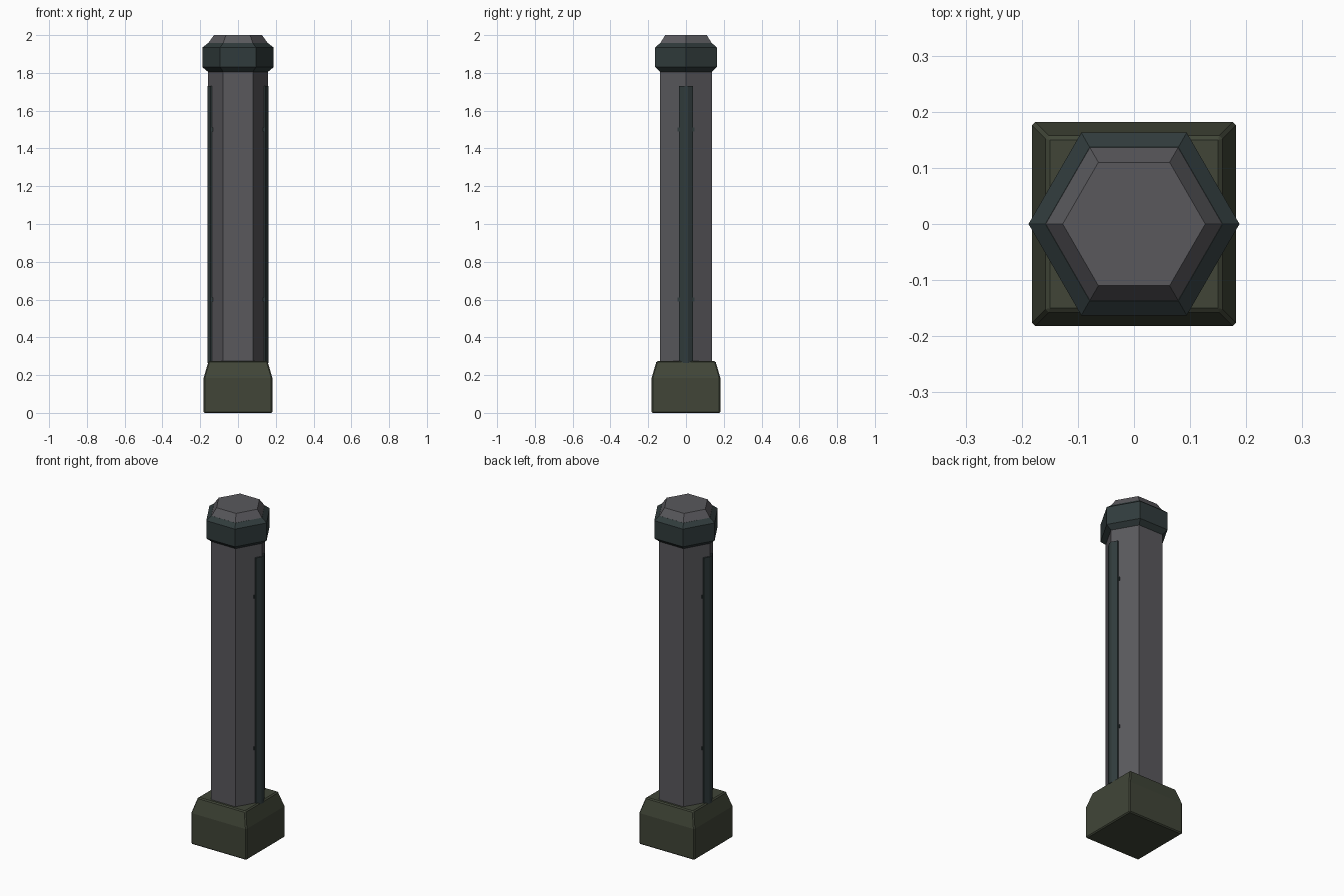
import bpy, bmesh
from math import cos, sin, pi

cube = bpy.data.objects.get("Cube")
if cube:
    bpy.data.objects.remove(cube, do_unlink=True)


def material(name, rgb):
    m = bpy.data.materials.new(name)
    m.use_nodes = True
    m.diffuse_color = (*rgb, 1)
    m.node_tree.nodes["Principled BSDF"].inputs["Base Color"].default_value = (*rgb, 1)
    return m


stone = material("warm grey", (0.1, 0.098, 0.108))
metal = material("dark teal", (0.03, 0.044, 0.045))
moss = material("dark olive", (0.052, 0.06, 0.039))


def loft(name, rings, mat):
    """Join rings of points by quads and cap both ends."""
    bm = bmesh.new()
    loops = [[bm.verts.new(p) for p in ring] for ring in rings]
    n = len(loops[0])
    for a, b in zip(loops, loops[1:]):
        for i in range(n):
            j = (i + 1) % n
            bm.faces.new((a[i], a[j], b[j], b[i]))
    bm.faces.new(loops[0][::-1])
    bm.faces.new(loops[-1])
    bmesh.ops.recalc_face_normals(bm, faces=bm.faces)
    mesh = bpy.data.meshes.new(name)
    bm.to_mesh(mesh)
    bm.free()
    mesh.materials.append(mat)
    obj = bpy.data.objects.new(name, mesh)
    bpy.context.collection.objects.link(obj)
    return obj


def bevel(obj, width):
    mod = obj.modifiers.new("edge_bevel", "BEVEL")
    mod.width = width
    mod.segments = 1
    mod.limit_method = "ANGLE"
    mod.angle_limit = 0.6


def hexagon(r, z):
    return [(r * cos(i * pi / 3), r * sin(i * pi / 3), z) for i in range(6)]


def square(h, z):
    return [(h, h, z), (-h, h, z), (-h, -h, z), (h, -h, z)]


# Plinth
base = loft("plinth", [square(0.182, 0), square(0.182, 0.185), square(0.156, 0.274)], moss)
bevel(base, 0.006)

# Six-sided shaft, collar and tapered cap
loft("shaft", [hexagon(0.159, 0.26), hexagon(0.159, 1.82)], stone)
loft("collar", [hexagon(0.158, 1.805), hexagon(0.188, 1.83),
                hexagon(0.188, 1.935), hexagon(0.158, 1.958)], metal)
loft("cap", [hexagon(0.158, 1.957), hexagon(0.127, 2.0)], stone)

# Edge strips with small clips on the two side corners
profile = [(0.125, -0.038), (0.146, -0.038), (0.162, -0.01),
           (0.162, 0.01), (0.146, 0.038), (0.125, 0.038)]
for side, s in (("left", 1), ("right", -1)):
    loft(side + "_strip", [[(s * x, y, z) for x, y in profile] for z in (0.265, 1.73)], metal)
    for level, z in (("lower", 0.6), ("upper", 1.5)):
        for end, t in (("front", -1), ("back", 1)):
            corners = [(0.125, 0.03), (0.139, 0.03), (0.139, 0.044), (0.125, 0.044)]
            loft(f"{side}_{level}_{end}_clip",
                 [[(s * x, t * y, z + d) for x, y in corners] for d in (-0.01, 0.01)], metal)
